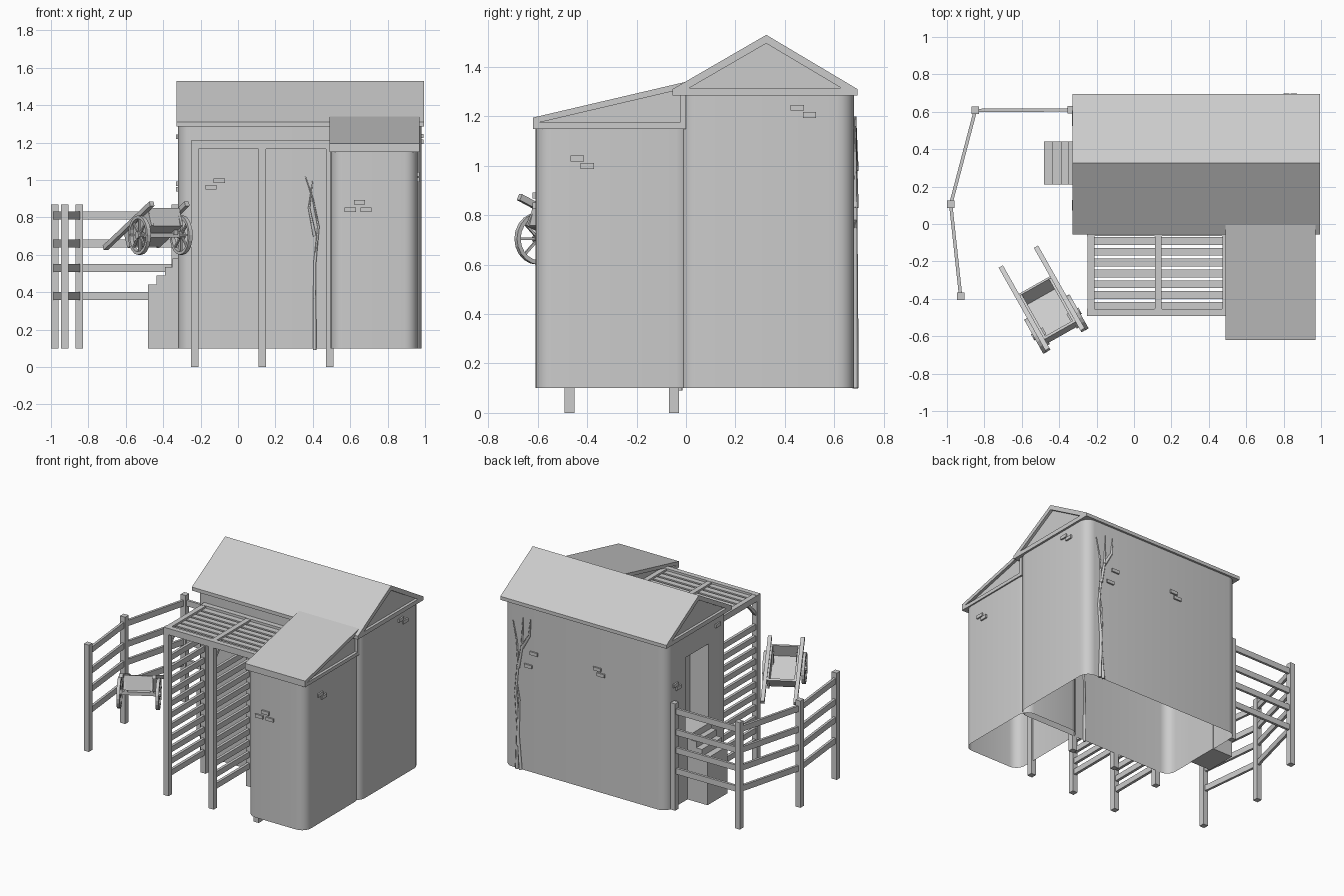
import bpy, bmesh, math
from mathutils import Matrix, Vector

if "Cube" in bpy.data.objects:
    bpy.data.objects.remove(bpy.data.objects["Cube"])


def finish(name, bm, M=None, smooth=False):
    bmesh.ops.recalc_face_normals(bm, faces=bm.faces)
    me = bpy.data.meshes.new(name)
    bm.to_mesh(me)
    bm.free()
    ob = bpy.data.objects.new(name, me)
    bpy.context.collection.objects.link(ob)
    if M:
        ob.matrix_world = M
    if smooth:
        bpy.ops.object.select_all(action='DESELECT')
        ob.select_set(True)
        bpy.context.view_layer.objects.active = ob
        bpy.ops.object.shade_smooth_by_angle(angle=math.radians(35))
    return ob


def box(name, lo, hi, M=None):
    lo, hi = Vector(lo), Vector(hi)
    bm = bmesh.new()
    bmesh.ops.create_cube(bm, size=1, matrix=Matrix.Translation((lo + hi) / 2) @ Matrix.Diagonal((*(hi - lo), 1)))
    return finish(name, bm, M)


def beam(name, a, b, w, h, M=None):
    """Rectangular bar from a to b, w wide sideways and h tall."""
    a, b = Vector(a), Vector(b)
    x = (b - a).normalized()
    y = Vector((0, 0, 1)).cross(x).normalized()
    R = Matrix((x, y, x.cross(y))).transposed().to_4x4()
    L = (b - a).length / 2
    M = (M or Matrix()) @ Matrix.Translation((a + b) / 2) @ R
    return box(name, (-L, -w / 2, -h / 2), (L, w / 2, h / 2), M)


def walls(name, x0, x1, y0, y1, zs, r, door=None):
    """Rounded-corner wall shell, open below, with an optional recessed doorway on the left."""
    pts = []
    for cx, cy, a0 in ((x1 - r, y1 - r, 0), (x0 + r, y1 - r, 90), (x0 + r, y0 + r, 180), (x1 - r, y0 + r, 270)):
        for i in range(6):
            a = math.radians(a0 + 18 * i)
            pts.append((cx + r * math.cos(a), cy + r * math.sin(a)))
        if door and a0 == 90:
            pts += [(x0, door[1]), (x0, door[0])]
    bm = bmesh.new()
    rings = [[bm.verts.new((x, y, z)) for x, y in pts] for z in zs]
    n, hole = len(pts), None
    for k in range(len(zs) - 1):
        for i in range(n):
            j = (i + 1) % n
            f = bm.faces.new((rings[k][i], rings[k][j], rings[k + 1][j], rings[k + 1][i]))
            if door and k == 1 and i == 12:
                hole = f
    if hole:
        new = bmesh.ops.extrude_face_region(bm, geom=[hole])['geom']
        bmesh.ops.translate(bm, vec=(0.15, 0, 0), verts=[g for g in new if isinstance(g, bmesh.types.BMVert)])
        if hole.is_valid:
            bmesh.ops.delete(bm, geom=[hole], context='FACES_ONLY')
    return finish(name, bm, smooth=True)


def roof(name, prof, x0, x1, rim):
    """Extruded roof profile (y, z) with sunken gable ends."""
    bm = bmesh.new()
    a = [bm.verts.new((x0, *p)) for p in prof]
    b = [bm.verts.new((x1, *p)) for p in prof]
    n = len(prof)
    ends = [bm.faces.new(a), bm.faces.new(b[::-1])]
    for i in range(n):
        bm.faces.new((a[i], b[i], b[(i + 1) % n], a[(i + 1) % n]))
    bmesh.ops.recalc_face_normals(bm, faces=bm.faces)
    for f in ends:
        bmesh.ops.inset_region(bm, faces=[f], thickness=rim, use_even_offset=True)
        s = 0.02 if f.normal.x < 0 else -0.02
        new = bmesh.ops.extrude_face_region(bm, geom=[f])['geom']
        bmesh.ops.translate(bm, vec=(s, 0, 0), verts=[g for g in new if isinstance(g, bmesh.types.BMVert)])
        if f.is_valid:
            bmesh.ops.delete(bm, geom=[f], context='FACES_ONLY')
    return finish(name, bm)


# House and lean-to
walls("house_walls", -0.32, 0.98, -0.025, 0.68, (0.1, 0.58, 1.13, 1.3), 0.07, door=(0.2, 0.46))
walls("lean_to_walls", 0.495, 0.96, -0.61, 0.03, (0.1, 1.16), 0.07)
roof("house_roof", [(-0.055, 1.285), (-0.055, 1.31), (0.325, 1.53), (0.695, 1.31), (0.695, 1.285)], -0.33, 0.995, 0.03)
roof("lean_to_roof", [(-0.62, 1.15), (-0.62, 1.195), (0.0, 1.34), (0.0, 1.15)], 0.49, 0.97, 0.025)

# Steps to the side door
for i, (x, z) in enumerate(((-0.48, 0.44), (-0.435, 0.49), (-0.39, 0.535), (-0.35, 0.58))):
    box(f"step_{i}", (x, 0.21, 0.1), ((-0.435, -0.39, -0.35, -0.315)[i], 0.44, z))

# Pergola
PX = (-0.23, 0.13, 0.49)
for i, x in enumerate(PX):
    for y in (-0.472, -0.048):
        box("pergola_post", (x - 0.02, y - 0.02, 0), (x + 0.02, y + 0.02, 1.21))
    box("pergola_side_beam", (x - 0.018, -0.47, 1.165), (x + 0.018, -0.04, 1.208))
    beam("pergola_brace", (x, -0.46, 1.07), (x, -0.37, 1.17), 0.02, 0.02)
    if i < 2:
        for k in range(11):
            z = 0.15 + 0.083 * k
            box("screen_slat", (x - 0.01, -0.46, z - 0.02), (x + 0.01, -0.05, z + 0.02))
box("pergola_front_beam", (-0.25, -0.492, 1.165), (0.49, -0.455, 1.21))
box("pergola_back_beam", (-0.25, -0.065, 1.165), (0.49, -0.028, 1.21))
for k in range(7):
    y = -0.09 - 0.058 * k
    box("pergola_top_slat", (-0.23, y - 0.021, 1.175), (0.49, y + 0.021, 1.195))

# Fence
FP = [(-0.927, -0.385), (-0.98, 0.105), (-0.848, 0.607), (-0.335, 0.61)]
for x, y in FP:
    box("fence_post", (x - 0.02, y - 0.02, 0.1), (x + 0.02, y + 0.02, 0.87))
for a, b in zip(FP, FP[1:]):
    for z in (0.38, 0.53, 0.66, 0.81):
        beam("fence_rail", (*a, z), (*b, z), 0.018, 0.042)

# Handcart: X runs to the wheel end, Y across
cart = Matrix.Translation((-0.415, -0.535, 0.705)) @ Matrix.Rotation(math.radians(-60.6), 4, 'Z')
bed = cart @ Matrix.Translation((-0.155, 0, 0.05)) @ Matrix.Rotation(math.radians(-25), 4, 'Y')
for s in (-1, 1):
    box("cart_handle", (-0.28, s * 0.108 - 0.013, -0.013), (0.28, s * 0.108 + 0.013, 0.013), bed)
    beam("cart_side", (-0.08, s * 0.09, -0.045), (0.21, s * 0.09, -0.045), 0.014, 0.1, bed)
    box("cart_axle_block", (-0.02, s * 0.085 - 0.012, 0), (0.02, s * 0.085 + 0.012, 0.1), cart)
    # Spoked wheel
    W = cart @ Matrix.Translation((0, s * 0.128, 0)) @ Matrix.Rotation(math.pi / 2, 4, 'X')
    bm = bmesh.new()
    prev = []
    ring = [[bm.verts.new((r * math.cos(a), r * math.sin(a), z))
             for r, z in ((0.088, -0.011), (0.105, -0.011), (0.105, 0.011), (0.088, 0.011))]
            for a in (2 * math.pi * k / 20 for k in range(20))]
    for k in range(20):
        p, q = ring[k], ring[(k + 1) % 20]
        for c in range(4):
            bm.faces.new((p[c], p[(c + 1) % 4], q[(c + 1) % 4], q[c]))
    bmesh.ops.create_cone(bm, cap_ends=True, segments=10, radius1=0.02, radius2=0.02, depth=0.035)
    for k in range(8):
        m = Matrix.Rotation(k * math.pi / 4, 4, 'Z') @ Matrix.Translation((0.053, 0, 0)) @ Matrix.Diagonal((0.08, 0.01, 0.01, 1))
        bmesh.ops.create_cube(bm, size=1, matrix=m)
    finish("cart_wheel", bm, W)
box("cart_floor", (-0.06, -0.09, -0.095), (0.2, 0.09, -0.08), bed)
beam("cart_rear_board", (-0.085, 0, 0.005), (-0.055, 0, -0.09), 0.19, 0.014, bed)
beam("cart_front_board", (0.21, 0, 0.005), (0.195, 0, -0.09), 0.19, 0.014, bed)
box("cart_axle", (-0.012, -0.13, -0.012), (0.012, 0.13, 0.012), cart)

# Loose bricks standing proud of the walls: (x, z) on front/back, (y, z) on sides
for y, spots in ((-0.025, [(-0.1, 0.995), (-0.145, 0.96)]),
                 (-0.61, [(0.65, 0.88), (0.6, 0.84), (0.685, 0.84)]),
                 (0.68, [(0.735, 0.96), (0.78, 0.86), (0.23, 0.985), (0.2, 0.95)])):
    for x, z in spots:
        box("brick", (x - 0.03, y - 0.011, z - 0.012), (x + 0.03, y + 0.011, z + 0.012))
for x, spots in ((0.96, [(-0.44, 1.03), (-0.4, 1.0)]), (0.98, [(0.45, 1.235), (0.5, 1.205)]),
                 (-0.32, [(0.58, 0.98), (0.55, 0.95), (0.1, 1.23)])):
    for y, z in spots:
        box("brick", (x - 0.011, y - 0.027, z - 0.012), (x + 0.011, y + 0.027, z + 0.012))


# Climbing vines: branches as (x, z) paths with tapering radius
def vine(name, y, branches, r):
    cu = bpy.data.curves.new(name, 'CURVE')
    cu.dimensions = '3D'
    cu.bevel_depth, cu.bevel_resolution, cu.use_fill_caps = r, 0, True
    for br in branches:
        sp = cu.splines.new('POLY')
        sp.points.add(len(br) - 1)
        for i, (p, (x, z)) in enumerate(zip(sp.points, br)):
            p.co = (x, y, z, 1)
            p.radius = 1 - 0.7 * i / (len(br) - 1)
    bpy.context.collection.objects.link(bpy.data.objects.new(name, cu))


vine("back_vine", 0.685, [[(0.87, 0.1), (0.86, 0.4), (0.88, 0.65), (0.86, 0.85), (0.87, 1.02), (0.9, 1.16)],
                          [(0.84, 0.1), (0.86, 0.35), (0.85, 0.6), (0.88, 0.78)],
                          [(0.86, 0.83), (0.83, 0.98), (0.82, 1.2)],
                          [(0.83, 0.98), (0.77, 1.08), (0.76, 1.2)]], 0.014)
vine("front_vine", -0.024, [[(0.41, 0.09), (0.41, 0.55), (0.43, 0.75), (0.4, 0.9), (0.36, 1.02)],
                            [(0.41, 0.7), (0.38, 0.85), (0.4, 1.0)]], 0.01)
